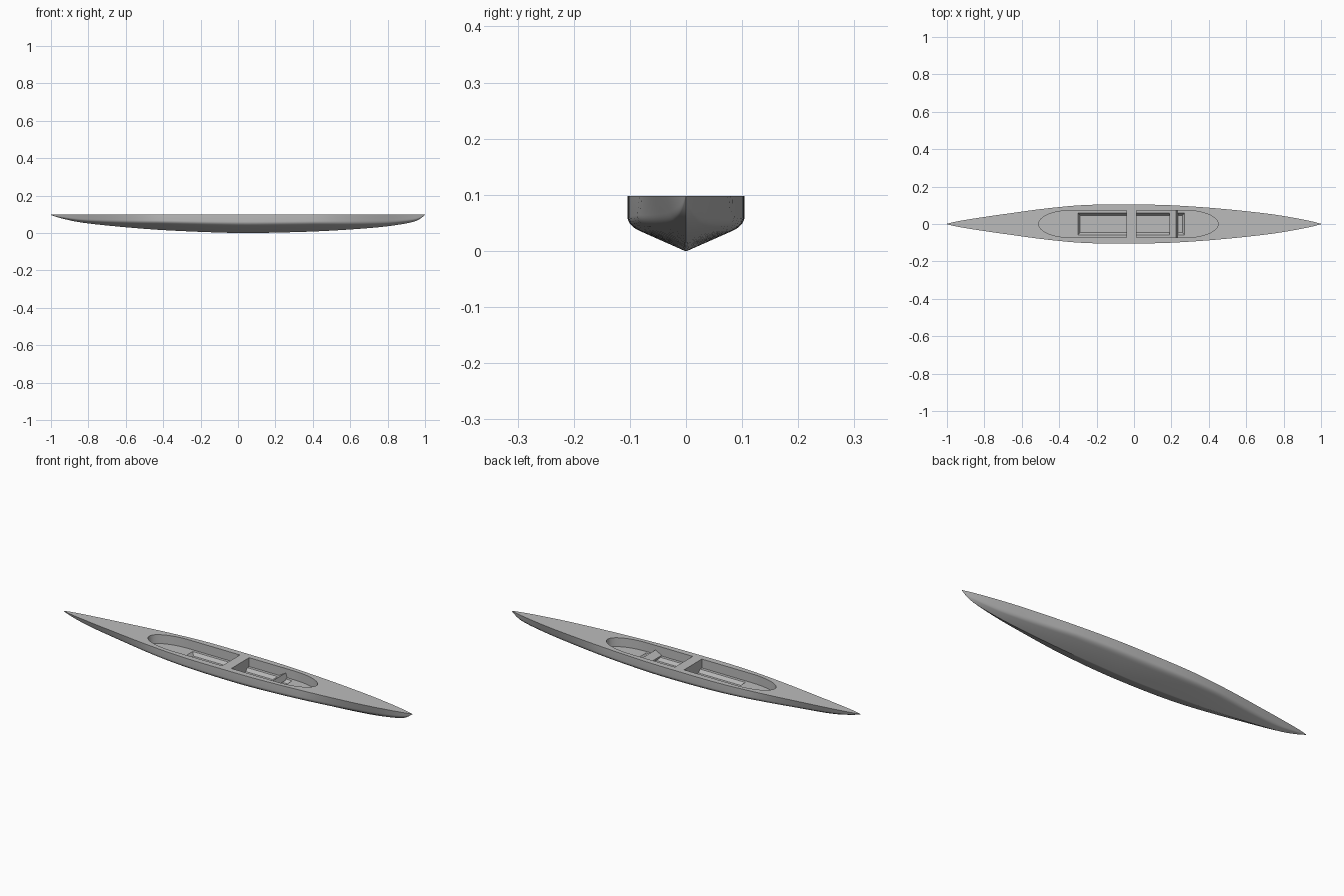
import bpy, bmesh, math

old = bpy.data.objects.get("Cube")
if old:
    bpy.data.objects.remove(old, do_unlink=True)

DECK, LEDGE, PIT = 0.098, 0.052, 0.036

grey = bpy.data.materials.new("plain grey")
grey.use_nodes = True
colour = (0.5, 0.5, 0.5, 1)
grey.diffuse_color = colour
grey.node_tree.nodes["Principled BSDF"].inputs["Base Color"].default_value = colour


def loft(name, rings):
    """Skin closed rings of equal length and cap both ends."""
    bm = bmesh.new()
    loops = [[bm.verts.new(p) for p in ring] for ring in rings]
    n = len(loops[0])
    for a, b in zip(loops, loops[1:]):
        for i in range(n):
            j = (i + 1) % n
            bm.faces.new((a[i], a[j], b[j], b[i]))
    bm.faces.new(loops[0][::-1])
    bm.faces.new(loops[-1])
    bmesh.ops.recalc_face_normals(bm, faces=bm.faces)
    mesh = bpy.data.meshes.new(name)
    bm.to_mesh(mesh)
    bm.free()
    mesh.materials.append(grey)
    obj = bpy.data.objects.new(name, mesh)
    bpy.context.collection.objects.link(obj)
    return obj


def select_only(obj):
    bpy.ops.object.select_all(action="DESELECT")
    obj.select_set(True)
    bpy.context.view_layer.objects.active = obj


def cut(target, cutter):
    mod = target.modifiers.new("cut", "BOOLEAN")
    mod.operation, mod.solver, mod.object = "DIFFERENCE", "EXACT", cutter
    cutter.hide_render = True
    select_only(target)
    bpy.ops.object.modifier_apply(modifier=mod.name)
    bpy.data.objects.remove(cutter, do_unlink=True)


def spline(points, steps):
    """Smooth curve through the points."""
    out = []
    pts = [points[0]] + points + [points[-1]]
    for a, b, c, d in zip(pts, pts[1:], pts[2:], pts[3:]):
        for s in range(steps):
            t = s / steps
            out.append([q + t / 2 * (r - p + t * (2*p - 5*q + 4*r - u + t * (3*(q - r) + u - p)))
                        for p, q, r, u in zip(a, b, c, d)])
    return out + [list(points[-1])]


# Hull stations: position, half width, keel height
stations = [
    (-1, 0.001, 0.096), (-0.95, 0.013, 0.08), (-0.85, 0.03, 0.058),
    (-0.7, 0.052, 0.04), (-0.47, 0.083, 0.02), (-0.25, 0.102, 0.008),
    (0, 0.104, 0), (0.2, 0.1, 0.002), (0.45, 0.083, 0.01), (0.7, 0.057, 0.026),
    (0.85, 0.034, 0.043), (0.95, 0.014, 0.064), (1, 0.001, 0.096),
]


def section(x, w, keel):
    """V bottom with a rounded chine; the chine softens towards the ends."""
    e = min(max((abs(x) - 0.42) / 0.4, 0), 1)
    c, f = 1 - 0.33 * e, 0.46 - 0.16 * e
    start = (0.78 * c, 0.78 * f)
    end = (c + (1 - c) * 0.3, f + (1 - f) * 0.3)
    half = [(0.03, 0.008)]
    for i in range(7):
        t = i / 6
        half.append(tuple((1-t)**2 * p + 2*t*(1-t) * q + t*t * r
                          for p, q, r in zip(start, (c, f), end)))
    half.append((1, 1))
    def place(sy, p):
        return (x, sy * w * p[0], keel + p[1] * (DECK - keel))
    return [place(1, p) for p in half[::-1]] + [place(1, (0, 0))] + [place(-1, p) for p in half]


hull = loft("hull", [section(*s) for s in spline(stations, 6)])


# Cockpit: two rounded wells either side of a thwart, each with a sunken floor
def well(inner, straight, tip):
    half = [(inner, 0.073), (straight, 0.073)]
    n = 14
    for i in range(1, n):
        a = math.pi / 2 * i / n
        half.append((straight + (tip - straight) * math.sin(a), 0.073 * math.cos(a)))
    outline = half + [(tip, 0)] + [(x, -y) for x, y in half[::-1]]
    return loft("well_cutter", [[(x, y, z) for x, y in outline] for z in (LEDGE, DECK + 0.05)])


def pit(inner, outer):
    s = 1 if outer > inner else -1
    rings = []
    for z, inset in ((PIT, 0.012), (LEDGE, 0), (LEDGE + 0.01, 0)):
        y, o = 0.058 - inset, outer - s * inset
        rings.append([(inner, -y, z), (o, -y, z), (o, y, z), (inner, y, z)])
    return loft("pit_cutter", rings)


for inner, straight, tip, outer in ((-0.04, -0.33, -0.51, -0.3), (0.013, 0.27, 0.45, 0.27)):
    cut(hull, well(inner, straight, tip))
    cut(hull, pit(inner, outer))

# Wedge seat bar across the longer end of the cockpit
profile = [(0.19, 0.047), (0.19, 0.056), (0.224, 0.076), (0.235, 0.047)]
seat_bar = loft("seat_bar", [[(x, y, z) for x, z in profile] for y in (-0.071, 0.071)])

for obj in (hull, seat_bar):
    select_only(obj)
    bpy.ops.object.shade_smooth_by_angle(angle=math.radians(30))
